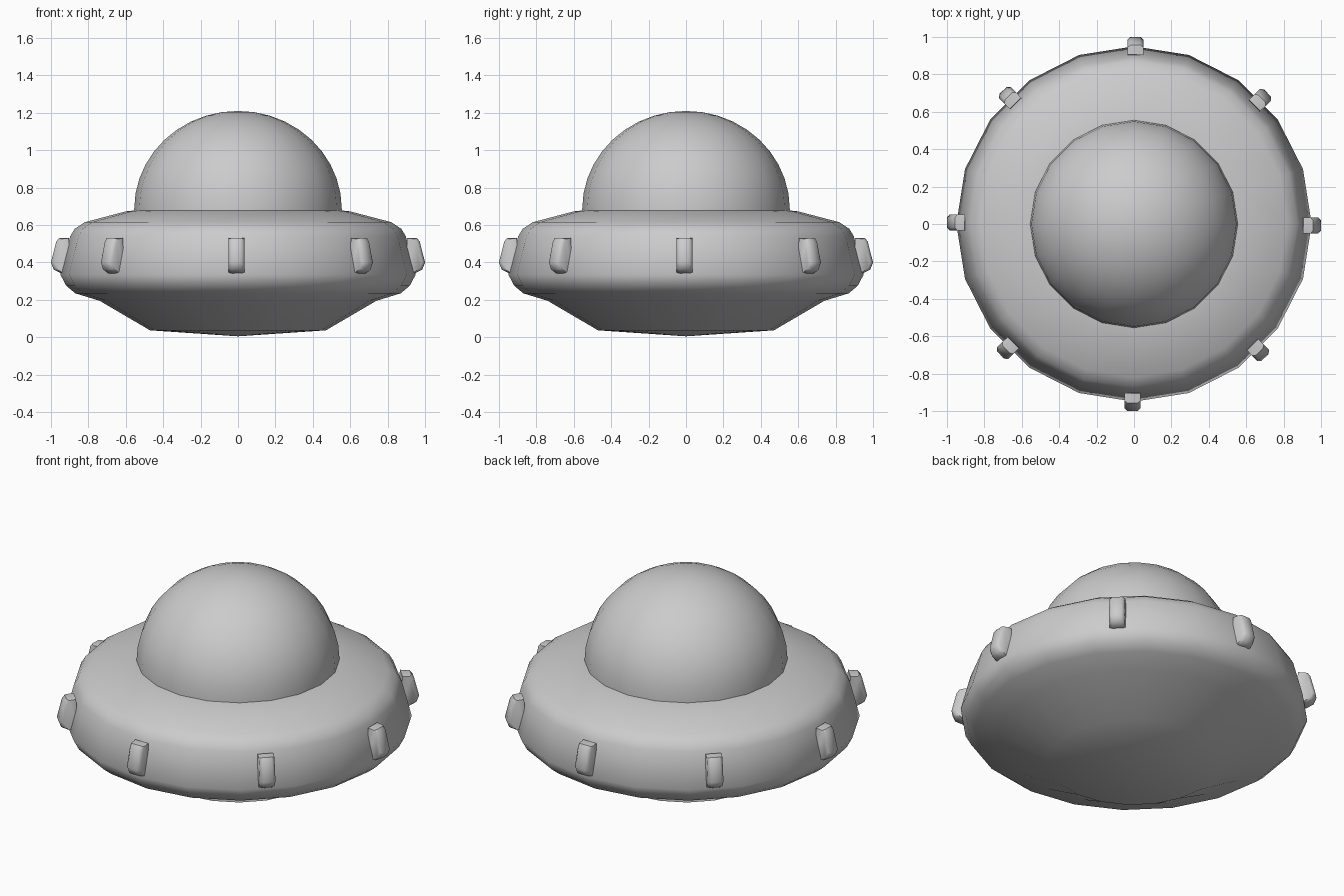
import bpy, bmesh, math

if "Cube" in bpy.data.objects:
    bpy.data.objects.remove(bpy.data.objects["Cube"])

SIDES = 20


def finish(bm, name, angle):
    bmesh.ops.remove_doubles(bm, verts=bm.verts, dist=1e-5)
    bmesh.ops.recalc_face_normals(bm, faces=bm.faces)
    mesh = bpy.data.meshes.new(name)
    bm.to_mesh(mesh)
    bm.free()
    ob = bpy.data.objects.new(name, mesh)
    bpy.context.collection.objects.link(ob)
    bpy.ops.object.select_all(action='DESELECT')
    ob.select_set(True)
    bpy.context.view_layer.objects.active = ob
    bpy.ops.object.shade_smooth_by_angle(angle=math.radians(angle))
    return ob


def lathe(name, profile, angle):
    bm = bmesh.new()
    verts = [bm.verts.new((r, 0, z)) for r, z in profile]
    edges = [bm.edges.new(p) for p in zip(verts, verts[1:])]
    bmesh.ops.spin(bm, geom=verts + edges, cent=(0, 0, 0), axis=(0, 0, 1),
                   angle=math.tau, steps=SIDES, use_duplicate=False)
    return finish(bm, name, angle)


# Saucer hull
lathe("saucer_hull", [
    (0, 0.005), (0.47, 0.037), (0.74, 0.195), (0.87, 0.235), (0.918, 0.275),
    (0.95, 0.335), (0.897, 0.54), (0.873, 0.58), (0.82, 0.615),
    (0.6, 0.673), (0.545, 0.679)], 60)

# Cockpit dome
dome = [(0.555, 0.67)]
for i in range(11):
    a = math.radians(9 * i)
    dome.append((0.555 * math.cos(a), 0.685 + 0.525 * math.sin(a)))
lathe("cockpit_dome", dome, 60)

# Rim lights: tilted rounded blocks, narrower at the outer face
outer = [(0.905, 0.53), (0.957, 0.53), (0.972, 0.51), (1.0, 0.40),
         (0.985, 0.362), (0.945, 0.342), (0.895, 0.355)]
inset = [(0.905, 0.53), (0.945, 0.525), (0.957, 0.505), (0.985, 0.40),
         (0.97, 0.367), (0.94, 0.347), (0.895, 0.355)]
sections = [(-0.043, inset), (-0.027, outer), (0.027, outer), (0.043, inset)]

for k in range(8):
    bm = bmesh.new()
    rings = [[bm.verts.new((r, t, z)) for r, z in pts] for t, pts in sections]
    n = len(outer)
    for a, b in zip(rings, rings[1:]):
        for i in range(n):
            j = (i + 1) % n
            bm.faces.new((a[i], a[j], b[j], b[i]))
    bm.faces.new(rings[0])
    bm.faces.new(rings[-1])
    light = finish(bm, f"rim_light_{k + 1}", 50)
    light.rotation_euler.z = math.radians(45 * k - 0.5)
